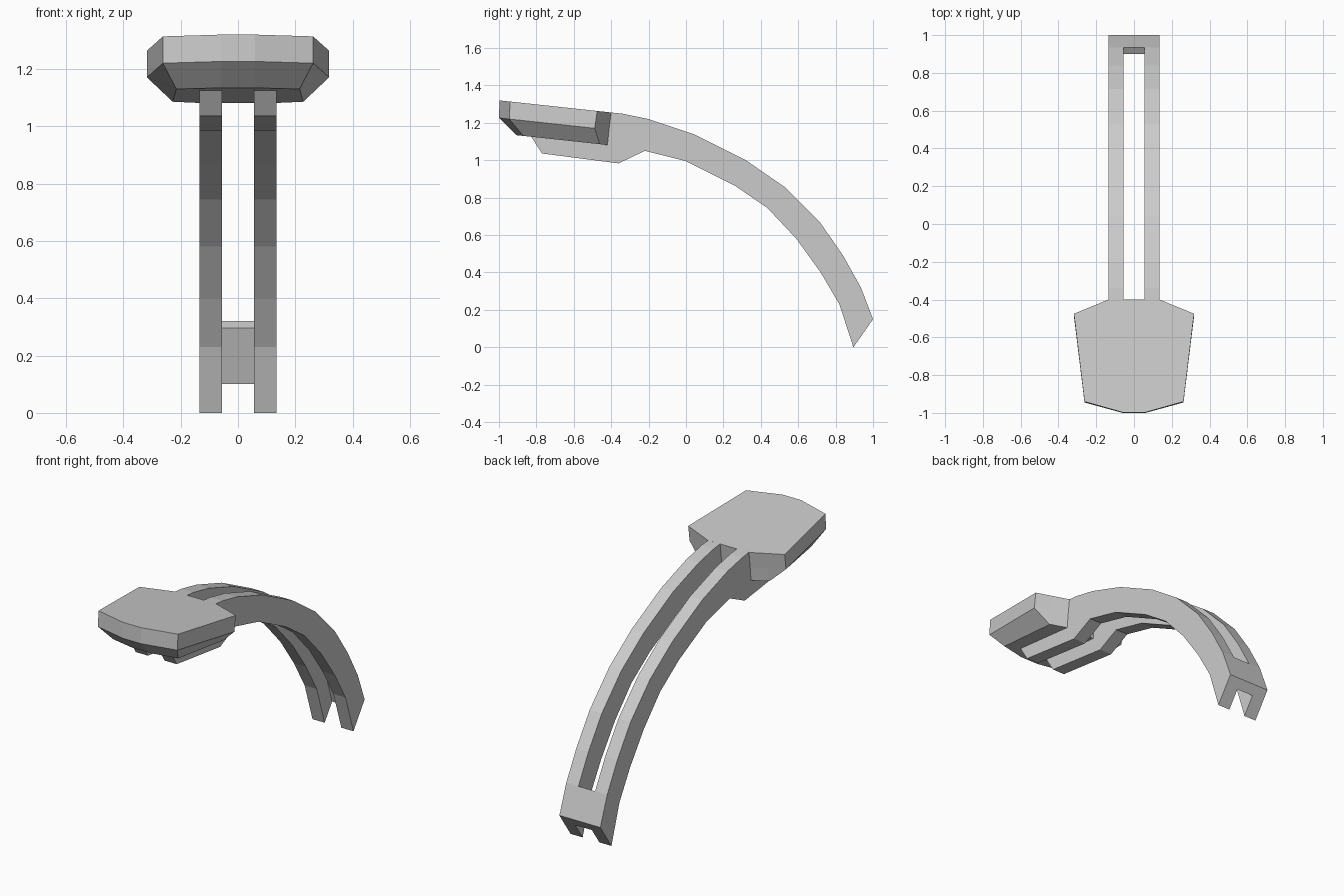
import bpy
import bmesh

cube = bpy.data.objects.get("Cube")
if cube:
    bpy.data.objects.remove(cube, do_unlink=True)

grey = bpy.data.materials.new("light grey")
grey.use_nodes = True
colour = (0.6, 0.6, 0.6, 1)
grey.diffuse_color = colour
grey.node_tree.nodes["Principled BSDF"].inputs["Base Color"].default_value = colour


def finish(bm, name):
    bmesh.ops.recalc_face_normals(bm, faces=bm.faces)
    mesh = bpy.data.meshes.new(name)
    bm.to_mesh(mesh)
    bm.free()
    mesh.materials.append(grey)
    obj = bpy.data.objects.new(name, mesh)
    bpy.context.collection.objects.link(obj)
    return obj


def slab(name, profile, x0, x1):
    """Extrude a (y, z) side profile from x0 to x1."""
    bm = bmesh.new()
    face = bm.faces.new([bm.verts.new((x0, y, z)) for y, z in profile])
    side = bmesh.ops.extrude_face_region(bm, geom=[face])["geom"]
    verts = [v for v in side if isinstance(v, bmesh.types.BMVert)]
    bmesh.ops.translate(bm, verts=verts, vec=(x1 - x0, 0, 0))
    return finish(bm, name)


# Curved twin rails, each with a foot that runs under the head
upper_curve = [(-0.40, 1.255), (-0.34, 1.249), (-0.20, 1.22), (0.04, 1.14),
               (0.32, 1.0), (0.53, 0.855), (0.715, 0.67), (0.84, 0.49),
               (0.935, 0.32), (1.0, 0.15)]
lower_curve = [(0.895, 0.0), (0.82, 0.23), (0.72, 0.40), (0.59, 0.58),
               (0.435, 0.745), (0.26, 0.865), (0, 0.995), (-0.22, 1.05)]
foot = [(-0.36, 0.983), (-0.77, 1.036), (-0.84, 1.145), (-0.43, 1.11)]
rail_profile = upper_curve + lower_curve + foot
slab("left_rail", rail_profile, 0.055, 0.135)
slab("right_rail", rail_profile, -0.135, -0.055)

# Plate joining the rails at the tail
slab("tail_bridge", [(0.935, 0.32), (1.0, 0.15), (0.965, 0.10), (0.90, 0.297)],
     -0.055, 0.055)


# Tilted head: three outlines stacked, the lowest drawn in
def ring(bm, half, height):
    points = half + [(-x, y) for x, y in reversed(half)]
    return [bm.verts.new((x, y, height - 0.108 * y)) for x, y in points]


bm = bmesh.new()
rings = [
    ring(bm, [(0.06, -0.997), (0.262, -0.94), (0.318, -0.475),
              (0.225, -0.437), (0.135, -0.40)], 1.212),
    ring(bm, [(0.06, -1.0), (0.262, -0.945), (0.318, -0.488),
              (0.225, -0.45), (0.135, -0.412)], 1.118),
    ring(bm, [(0.06, -0.908), (0.215, -0.87), (0.228, -0.462),
              (0.225, -0.458), (0.135, -0.42)], 1.036),
]
bm.faces.new(rings[0])
bm.faces.new(rings[2])
for a, b in zip(rings, rings[1:]):
    for i in range(len(a)):
        j = (i + 1) % len(a)
        bm.faces.new((a[i], a[j], b[j], b[i]))
finish(bm, "head")
